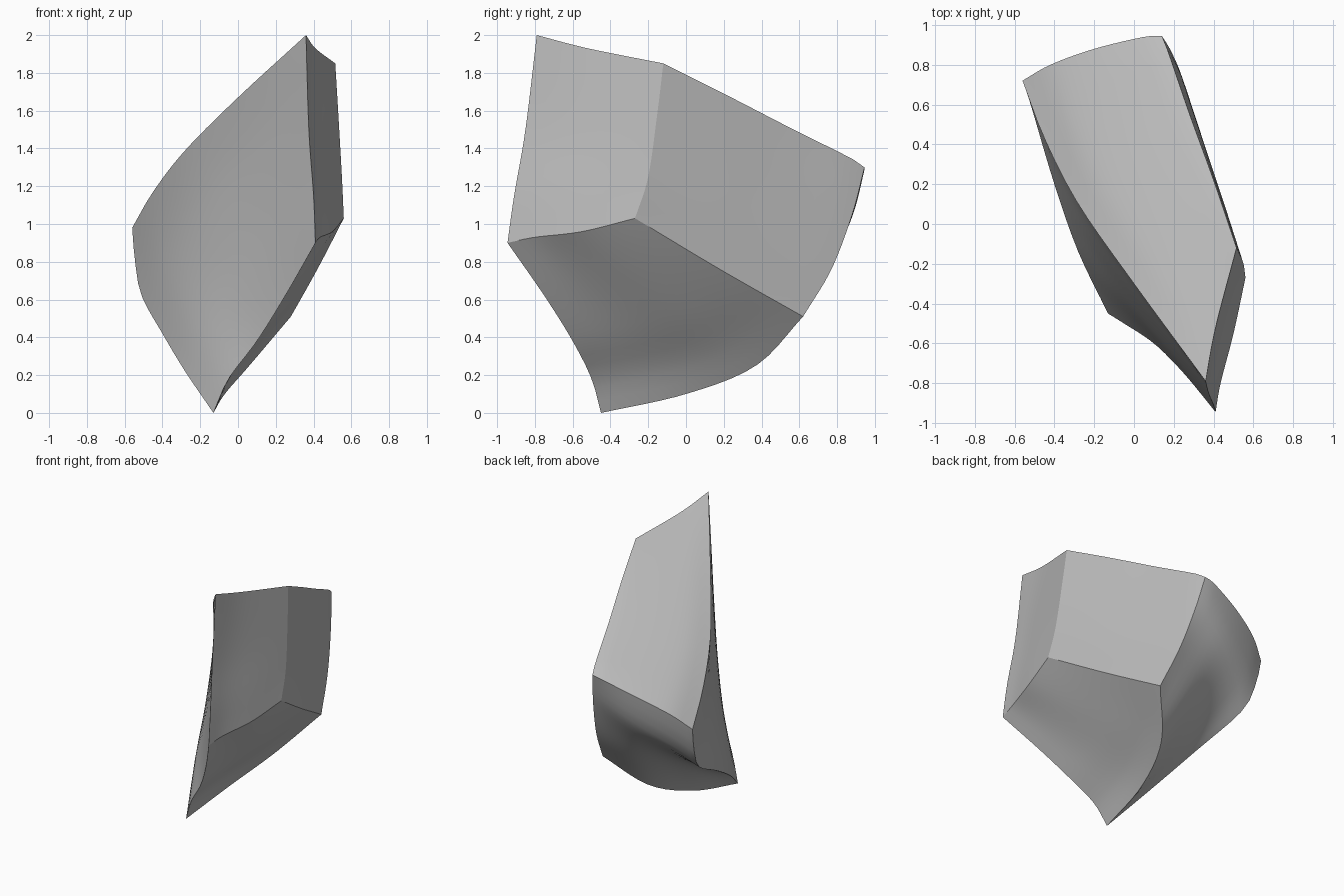
import bpy, bmesh
from mathutils import Vector

if "Cube" in bpy.data.objects:
    bpy.data.objects.remove(bpy.data.objects["Cube"])

N = 16  # segments along every edge

# Eight corners of the chipped boulder
P = dict(
    A=(0.36, -0.79, 2.00), B=(0.515, -0.12, 1.85),
    C=(0.56, -0.27, 1.03), D=(0.41, -0.945, 0.90),
    E=(-0.13, -0.45, 0.00), F=(0.28, 0.62, 0.51),
    G=(0.14, 0.945, 1.30), H=(-0.56, 0.72, 0.98))

# Points that bow each edge between its two corners
BOW = {
    "AB": [(0.41, -0.52, 1.93)],
    "BG": [(0.40, 0.22, 1.68), (0.28, 0.55, 1.51), (0.17, 0.87, 1.35)],
    "GH": [(0.05, 0.94, 1.28), (-0.20, 0.88, 1.19), (-0.42, 0.80, 1.09)],
    "AH": [(0.0, -0.30, 1.67), (-0.28, 0.10, 1.39), (-0.45, 0.43, 1.17)],
    "BC": [(0.53, -0.15, 1.60), (0.55, -0.20, 1.25)],
    "DC": [(0.435, -0.80, 0.93), (0.50, -0.55, 0.96)],
    "AD": [(0.375, -0.85, 1.50), (0.40, -0.91, 1.15)],
    "GF": [(0.18, 0.88, 1.05), (0.23, 0.77, 0.76)],
    "CF": [(0.42, 0.18, 0.76)],
    "DE": [(0.25, -0.75, 0.62), (0.10, -0.60, 0.38), (-0.05, -0.50, 0.18)],
    "EF": [(-0.07, 0.0, 0.10), (0.06, 0.37, 0.25)],
    "HE": [(-0.545, 0.68, 0.80), (-0.51, 0.57, 0.62), (-0.40, 0.20, 0.42),
           (-0.28, -0.14, 0.22)],
}


def curve(points):
    """Smooth curve through the points, resampled to equal steps."""
    p = [Vector(q) for q in points]
    p = [2 * p[0] - p[1]] + p + [2 * p[-1] - p[-2]]
    fine = [p[1].copy()]
    for i in range(1, len(p) - 2):
        a, b, c, d = p[i - 1:i + 3]
        for k in range(1, 21):
            t = k / 20
            fine.append(0.5 * (2 * b + (c - a) * t + (2 * a - 5 * b + 4 * c - d) * t * t
                               + (3 * b - a - 3 * c + d) * t ** 3))
    run = [0.0]
    for a, b in zip(fine, fine[1:]):
        run.append(run[-1] + (b - a).length)
    out, j = [], 0
    for k in range(N + 1):
        s = run[-1] * k / N
        while j < len(fine) - 2 and run[j + 1] < s:
            j += 1
        out.append(fine[j].lerp(fine[j + 1], (s - run[j]) / (run[j + 1] - run[j])))
    return out


EDGES = {k: curve([P[k[0]]] + v + [P[k[1]]]) for k, v in BOW.items()}


def edge(a, b):
    return EDGES[a + b] if a + b in EDGES else EDGES[b + a][::-1]


def facet(bm, a, b, c, d):
    """Curved four-sided facet blended from its boundary edges."""
    bot, top, lef, rig = edge(a, b), edge(d, c), edge(a, d), edge(b, c)
    grid = []
    for j in range(N + 1):
        v = j / N
        row = []
        for i in range(N + 1):
            u = i / N
            co = (bot[i].lerp(top[i], v) + lef[j].lerp(rig[j], u)
                  - bot[0].lerp(bot[N], u).lerp(top[0].lerp(top[N], u), v))
            row.append(bm.verts.new(co))
        grid.append(row)
    for j in range(N):
        for i in range(N):
            bm.faces.new((grid[j][i], grid[j][i + 1], grid[j + 1][i + 1], grid[j + 1][i]))


# Six facets: top, right front, right back, underside, front, back
bm = bmesh.new()
for corners in ("ABGH", "ABCD", "BGFC", "DCFE", "ADEH", "EFGH"):
    facet(bm, *corners)
bmesh.ops.remove_doubles(bm, verts=bm.verts, dist=0.0005)
bmesh.ops.recalc_face_normals(bm, faces=bm.faces)
mesh = bpy.data.meshes.new("boulder")
bm.to_mesh(mesh)
bm.free()

# Plain stone colour
stone = bpy.data.materials.new("stone_grey")
stone.diffuse_color = (0.5, 0.5, 0.5, 1)
stone.use_nodes = True
stone.node_tree.nodes["Principled BSDF"].inputs["Base Color"].default_value = stone.diffuse_color
mesh.materials.append(stone)

boulder = bpy.data.objects.new("boulder", mesh)
bpy.context.collection.objects.link(boulder)
bpy.context.view_layer.objects.active = boulder
boulder.select_set(True)
bpy.ops.object.shade_smooth_by_angle(angle=0.5)
